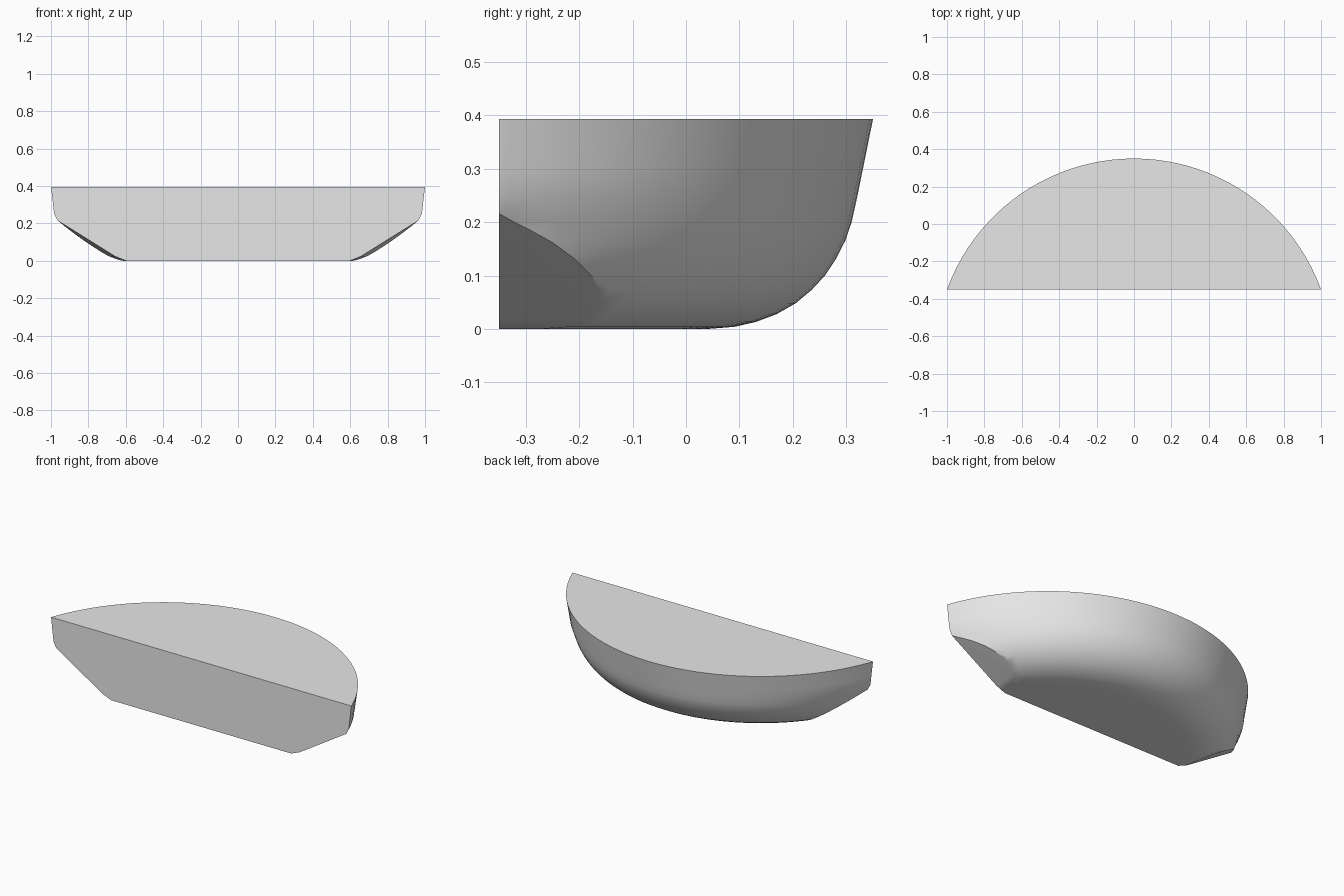
import bpy, bmesh, math
from mathutils import Matrix, Vector

cube = bpy.data.objects.get("Cube")
if cube:
    bpy.data.objects.remove(cube, do_unlink=True)

grey = bpy.data.materials.new("plain grey")
grey.use_nodes = True
colour = (0.8, 0.8, 0.8, 1)
grey.diffuse_color = colour
grey.node_tree.nodes["Principled BSDF"].inputs["Base Color"].default_value = colour

FRONT, BACK, HEIGHT = -0.35, 0.35, 0.393
RADIUS = 1.064                      # radius of the plan arc
AXIS = Vector((0, BACK - RADIUS, 0))
SWEEP = math.radians(75)

# Wall profile as (inset from rim, height), rim to base
wall = [(0, HEIGHT), (0.019, 0.3), (0.029, 0.25), (0.04, 0.2), (0.052, 0.165),
        (0.07, 0.13), (0.09, 0.1), (0.115, 0.073), (0.145, 0.048),
        (0.18, 0.028), (0.22, 0.013), (0.26, 0.004), (0.31, 0)]
profile = [(0, HEIGHT)] + [(RADIUS - d, z) for d, z in wall] + [(0, 0)]

# Sweep the profile round the axis
bm = bmesh.new()
start = Matrix.Rotation(-SWEEP, 3, 'Z')
verts = [bm.verts.new(AXIS + start @ Vector((0, r, z))) for r, z in profile]
edges = [bm.edges.new(pair) for pair in zip(verts, verts[1:])]
bmesh.ops.spin(bm, geom=verts + edges, cent=AXIS, axis=(0, 0, 1),
               angle=2 * SWEEP, steps=48)
bmesh.ops.remove_doubles(bm, verts=bm.verts[:], dist=0.0001)

# The upper wall stands more upright towards the two ends
for v in bm.verts:
    if 0.22 < v.co.z < 0.35:
        out = Vector((v.co.x, v.co.y - AXIS.y, 0))
        inset = RADIUS - out.length
        side = abs(out.normalized().x)
        v.co += out.normalized() * inset * 0.6 * side ** 4


def slice_off(point, normal):
    """Cut away everything beyond a plane and close the hole."""
    bmesh.ops.bisect_plane(bm, geom=bm.verts[:] + bm.edges[:] + bm.faces[:],
                           dist=0.00001, plane_co=point, plane_no=normal,
                           clear_outer=True)
    rim = [e for e in bm.edges if e.is_boundary]
    bmesh.ops.holes_fill(bm, edges=rim, sides=0)


# Flat front, then sloped lower corners with a softened foot
slice_off((0, FRONT, 0), (0, -1, 0))
for s in (1, -1):
    slice_off((s * 0.94, FRONT, 0.2), (s * 0.53, -0.1, -0.85))
    slice_off((s * 0.6, FRONT, 0), (s * 0.38, -0.07, -0.92))

bmesh.ops.dissolve_limit(bm, angle_limit=0.005, verts=bm.verts[:], edges=bm.edges[:])
bmesh.ops.recalc_face_normals(bm, faces=bm.faces[:])

mesh = bpy.data.meshes.new("half_bowl_body")
bm.to_mesh(mesh)
bm.free()
mesh.materials.append(grey)
body = bpy.data.objects.new("half_bowl_body", mesh)
bpy.context.collection.objects.link(body)

# Smooth curved wall with crisp flat faces
bpy.ops.object.select_all(action='DESELECT')
body.select_set(True)
bpy.context.view_layer.objects.active = body
bpy.ops.object.shade_smooth_by_angle(angle=math.radians(28))
weighted = body.modifiers.new("weighted normals", 'WEIGHTED_NORMAL')
weighted.keep_sharp = True
